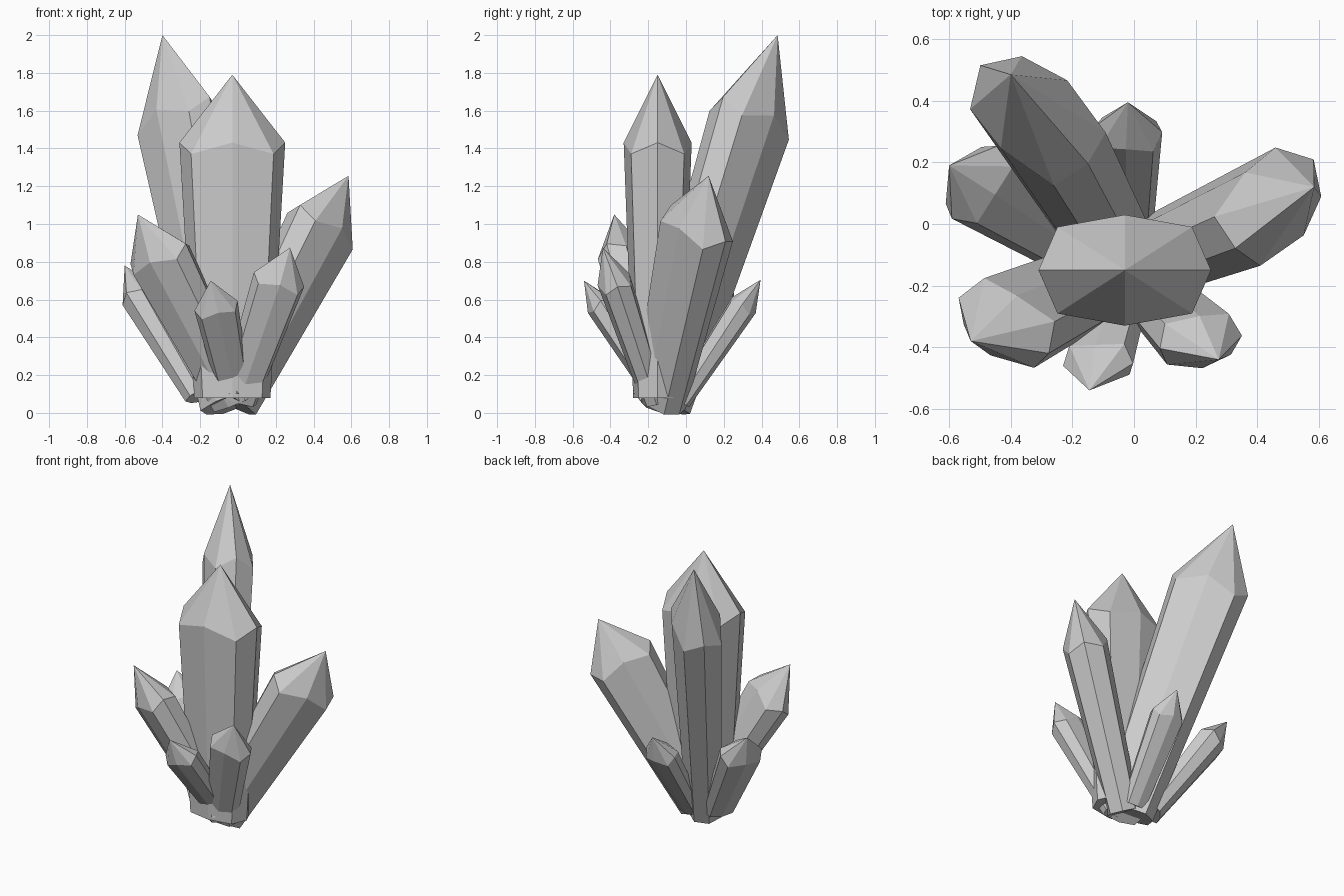
import bpy, bmesh
from mathutils import Vector

if "Cube" in bpy.data.objects:
    bpy.data.objects.remove(bpy.data.objects["Cube"])

# Eight-sided crystal outline: (wide, narrow, setback of the shoulder along the axis)
C = 0.78
RING = [(1, 0, 0), (C, C, 1), (0, 1, 0), (-C, C, 1),
        (-1, 0, 0), (-C, -C, 1), (0, -1, 0), (C, -C, 1)]


def crystal(name, base, tip, wide_dir, wide, narrow, taper=0.72):
    """Tapered flattened prism from base to shoulder, with a pointed cap."""
    base, tip = Vector(base), Vector(tip)
    axis = tip - base
    a = axis.normalized()
    w = Vector(wide_dir)
    w = (w - a * w.dot(a)).normalized()
    n = a.cross(w)
    bm = bmesh.new()

    def ring(t, scale, setback):
        return [bm.verts.new(base + axis * (t - setback * s)
                             + (w * wide * u + n * narrow * v) * scale)
                for u, v, s in RING]

    low = ring(0, taper, 0)
    shoulder = ring(0.79, 1, 0.035)
    point = bm.verts.new(tip)
    bm.faces.new(low[::-1])
    for i in range(8):
        j = (i + 1) % 8
        bm.faces.new((low[i], low[j], shoulder[j], shoulder[i]))
        bm.faces.new((shoulder[i], shoulder[j], point))
    bmesh.ops.recalc_face_normals(bm, faces=bm.faces)
    mesh = bpy.data.meshes.new(name)
    bm.to_mesh(mesh)
    bm.free()
    bpy.context.collection.objects.link(bpy.data.objects.new(name, mesh))


# Tall crystals
crystal("center_crystal", (-0.03, -0.15, 0.08), (-0.03, -0.15, 1.79),
        (1, 0, 0), 0.28, 0.18)
crystal("tall_back_crystal", (-0.04, -0.13, 0.05), (-0.40, 0.485, 2.0),
        (-0.18, 0.165, -0.08), 0.25, 0.155)
crystal("right_crystal", (-0.03, -0.14, 0.06), (0.585, 0.12, 1.255),
        (0.13, 0.145, -0.09), 0.215, 0.142)

# Small crystals around the foot
crystal("left_front_crystal", (-0.02, -0.14, 0.06), (-0.53, -0.38, 1.05),
        (0.15, -0.09, 0.05), 0.18, 0.115)
crystal("left_back_crystal", (-0.20, -0.07, 0.09), (-0.60, 0.19, 0.78),
        (-0.075, -0.12, 0), 0.14, 0.093)
crystal("back_crystal", (-0.02, -0.03, 0.06), (-0.02, 0.395, 0.705),
        (1, -0.1, 0), 0.112, 0.076)
crystal("right_front_crystal", (0.0, -0.17, 0.07), (0.275, -0.44, 0.875),
        (0.135, 0.02, -0.036), 0.14, 0.09)
crystal("front_crystal", (-0.01, -0.14, 0.07), (-0.145, -0.54, 0.70),
        (0.115, 0.02, 0), 0.117, 0.075)
